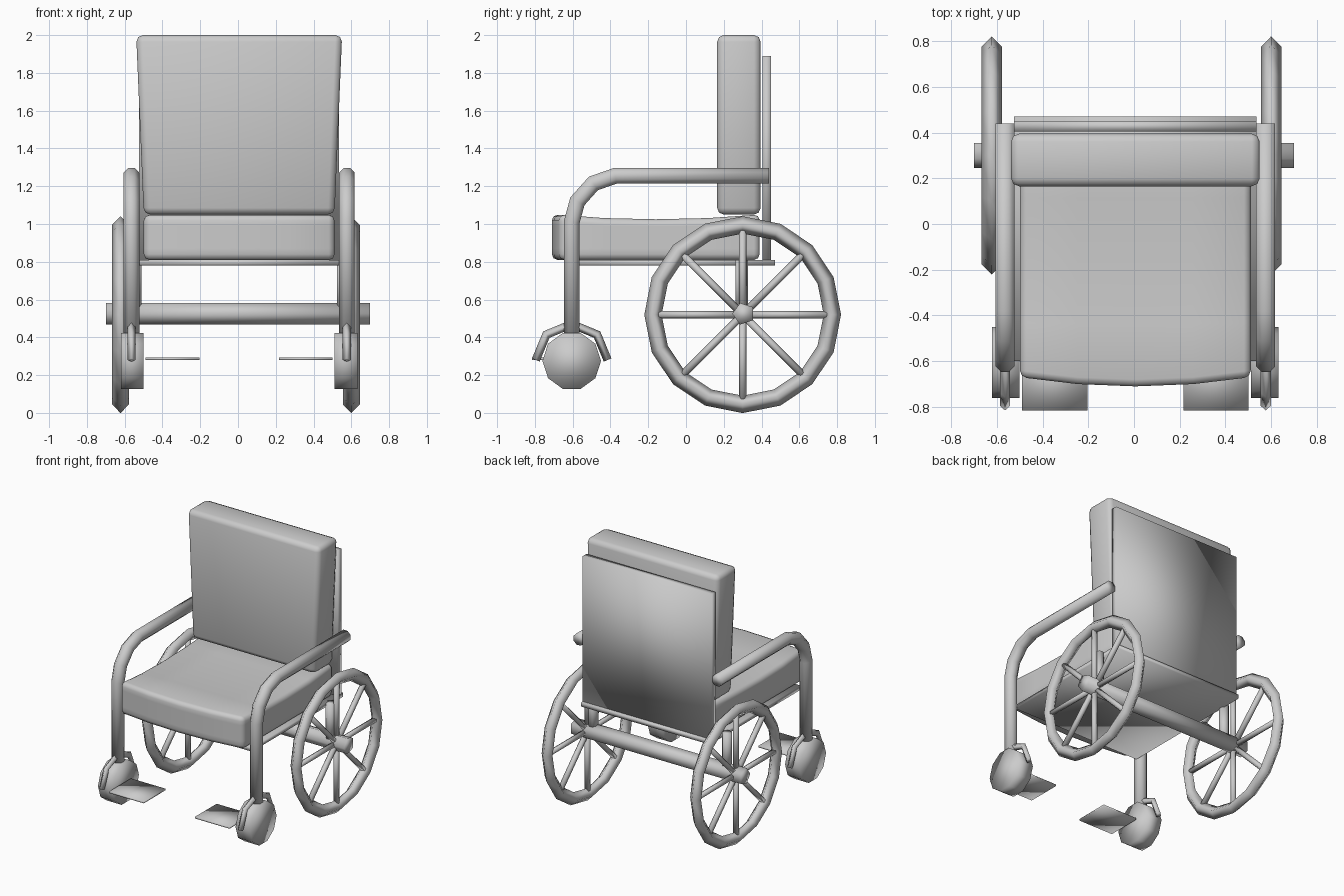
import bpy, bmesh, math
from mathutils import Vector, Matrix

old = bpy.data.objects.get("Cube")
if old:
    bpy.data.objects.remove(old, do_unlink=True)

# One grey material for everything
grey = bpy.data.materials.new("plain grey")
grey.use_nodes = True
COLOR = (0.6, 0.6, 0.6, 1)
grey.diffuse_color = COLOR
grey.node_tree.nodes["Principled BSDF"].inputs["Base Color"].default_value = COLOR

MID = 0.006                      # centre line of the frame
X = Vector((1, 0, 0))


def finish(name, bm):
    bmesh.ops.recalc_face_normals(bm, faces=bm.faces)
    mesh = bpy.data.meshes.new(name)
    bm.to_mesh(mesh)
    bm.free()
    mesh.materials.append(grey)
    mesh.shade_smooth()
    obj = bpy.data.objects.new(name, mesh)
    bpy.context.collection.objects.link(obj)
    return obj


def box(name, x, y, z, cuts=0, shape=None, bevel=0):
    """Box between (min, max) pairs, optionally subdivided, reshaped and bevelled."""
    bm = bmesh.new()
    bmesh.ops.create_cube(bm, size=2)
    if cuts:
        bmesh.ops.subdivide_edges(bm, edges=bm.edges[:], cuts=cuts, use_grid_fill=True)
    for v in bm.verts:
        unit = v.co.copy()
        v.co = [(a + b) / 2 + u * (b - a) / 2 for u, (a, b) in zip(unit, (x, y, z))]
        if shape:
            v.co += Vector(shape(unit))
    obj = finish(name, bm)
    if bevel:
        mod = obj.modifiers.new("soft_edges", "BEVEL")
        mod.width, mod.segments = bevel, 2
        mod.limit_method, mod.angle_limit = "ANGLE", math.radians(50)
    return obj


def rod(name, center, radius, length, sides, axis="X", turn=0):
    """Capped prism along X or Z."""
    bm = bmesh.new()
    bmesh.ops.create_cone(bm, cap_ends=True, segments=sides, radius1=radius,
                          radius2=radius, depth=length)
    m = Matrix.Rotation(math.radians(turn), 4, "Z")
    if axis == "X":
        m = Matrix.Rotation(math.pi / 2, 4, "Y") @ m
    bm.transform(Matrix.Translation(center) @ m)
    return finish(name, bm)


def sweep(bm, x, path, radius, sides, turn=0, closed=False):
    """Tube along a (y, z) path at a fixed x, mitred at the corners."""
    pts = [Vector((x, y, z)) for y, z in path]
    n, rings = len(pts), []
    for i, p in enumerate(pts):
        before = pts[i - 1] if closed or i > 0 else None
        after = pts[(i + 1) % n] if closed or i < n - 1 else None
        d1 = (p - before).normalized() if before else (after - p).normalized()
        d2 = (after - p).normalized() if after else d1
        out = (d1 + d2).normalized().cross(X)
        miter = 1 / math.cos(d1.angle(d2) / 2)
        angles = [math.tau * k / sides + turn for k in range(sides)]
        rings.append([bm.verts.new(p + radius * (out * math.cos(a) * miter + X * math.sin(a)))
                      for a in angles])
    for i in range(n if closed else n - 1):
        a, b = rings[i], rings[(i + 1) % n]
        for k in range(sides):
            j = (k + 1) % sides
            bm.faces.new((a[k], a[j], b[j], b[k]))
    if not closed:
        bm.faces.new(rings[0])
        bm.faces.new(rings[-1])


def arc(y, z, radius, start, end, steps):
    angles = [math.radians(start + (end - start) * i / steps) for i in range(steps + 1)]
    return [(y + radius * math.cos(a), z + radius * math.sin(a)) for a in angles]


# Seat and back cushions
def seat_shape(u):
    dip = -0.025 * (1 - u.y ** 2) if u.z > 0.9 else 0
    bow = 0.04 * u.x ** 2 if u.y < -0.9 else 0
    return (0, bow, dip)


def back_shape(u):
    return (0.02 * u.z * u.x, 0, 0)


box("seat_cushion", (MID - 0.505, MID + 0.505), (-0.71, 0.39), (0.81, 1.05), 3, seat_shape, 0.03)
box("back_cushion", (MID - 0.525, MID + 0.525), (0.165, 0.395), (1.05, 2.0), 0, back_shape, 0.035)

# Boards behind the back and under the seat
box("back_board", (-0.525, 0.535), (0.405, 0.45), (0.81, 1.89))
box("seat_board", (-0.525, 0.535), (-0.6, 0.47), (0.78, 0.81))

# Axle between the big wheels
HUB_Y, HUB_Z = 0.30, 0.52
rod("axle", (0, HUB_Y + 0.005, HUB_Z + 0.005), 0.06, 1.4, 5, turn=180)

for side, s in (("left", 1), ("right", -1)):
    # Big wheel: faceted rim and eight spokes
    wheel_x = -0.011 + s * 0.611
    bm = bmesh.new()
    sweep(bm, wheel_x, arc(HUB_Y, HUB_Z, 0.475, 0, 360, 16)[:-1], 0.045, 4, closed=True)
    finish(side + "_wheel_rim", bm)
    bm = bmesh.new()
    for i in range(8):
        a = math.tau * i / 8
        tip = (HUB_Y + 0.46 * math.cos(a), HUB_Z + 0.46 * math.sin(a))
        sweep(bm, wheel_x, [(HUB_Y, HUB_Z), tip], 0.02, 6)
    finish(side + "_wheel_spokes", bm)

    # Armrest tube that bends down into the front leg
    arm_x = MID + s * 0.57
    bm = bmesh.new()
    arm = [(0.44, 1.255), (-0.375, 1.255), (-0.49, 1.215), (-0.575, 1.12), (-0.605, 1.01), (-0.605, 0.4)]
    sweep(bm, arm_x, arm, 0.045, 8, math.pi / 8)
    finish(side + "_armrest", bm)

    # Post joining the seat board to the axle
    rod(side + "_rear_post", (MID + s * 0.55, 0.295, 0.665), 0.035, 0.29, 8, "Z", 22.5)

    # Front caster with its fork
    rod(side + "_caster", (MID + s * 0.566, -0.605, 0.275), 0.155, 0.12, 10, turn=0)
    bm = bmesh.new()
    sweep(bm, arm_x, arc(-0.605, 0.28, 0.19, 0, 180, 4), 0.022, 4)
    finish(side + "_caster_fork", bm)

    # Footrest plate
    edges = sorted((MID + s * 0.21, MID + s * 0.495))
    box(side + "_footrest", edges, (-0.815, -0.56), (0.28, 0.292))
